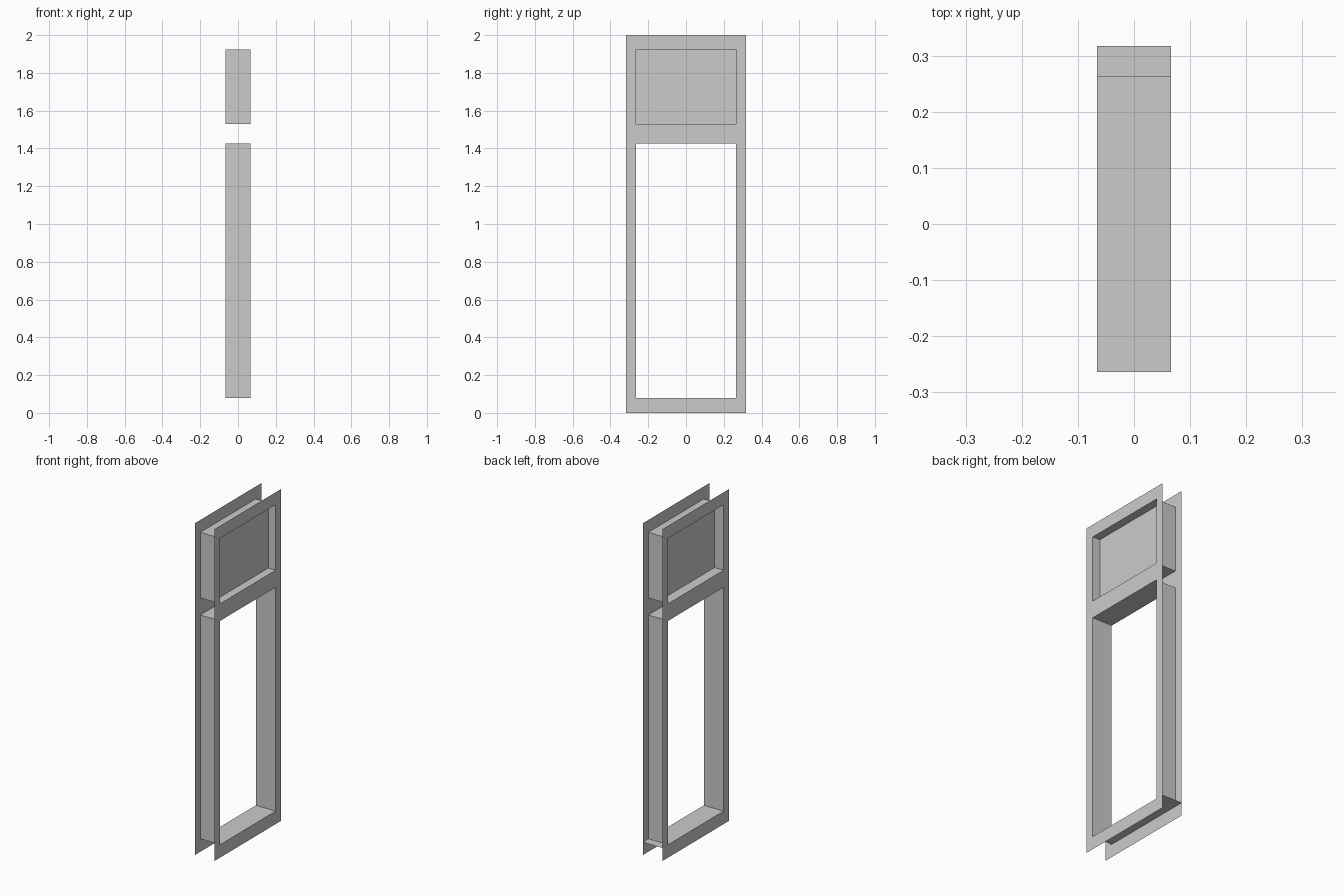
import bpy, bmesh

cube = bpy.data.objects.get("Cube")
if cube:
    bpy.data.objects.remove(cube)

# Single paint colour
paint = bpy.data.materials.new("grey_paint")
paint.use_nodes = True
colour = (0.6, 0.6, 0.6, 1)
paint.diffuse_color = colour
paint.node_tree.nodes["Principled BSDF"].inputs["Base Color"].default_value = colour

HALF_DEPTH = 0.066
HALF_WIDTH = 0.317
JAMB = 0.264
DOOR_Z = (0.078, 1.427)
TRANSOM_Z = (1.53, 1.925)


def finish(name, bm):
    bmesh.ops.remove_doubles(bm, verts=bm.verts, dist=0.0001)
    mesh = bpy.data.meshes.new(name)
    bm.to_mesh(mesh)
    bm.free()
    mesh.materials.append(paint)
    obj = bpy.data.objects.new(name, mesh)
    bpy.context.collection.objects.link(obj)
    return obj


def quad(bm, points):
    return bm.faces.new([bm.verts.new(p) for p in points])


def grid(bm, x, ys, zs, side, skip=()):
    """Flat grid facing side * x, returning its faces by column and row."""
    cells = {}
    for i, (y0, y1) in enumerate(zip(ys, ys[1:])):
        for j, (z0, z1) in enumerate(zip(zs, zs[1:])):
            if (i, j) not in skip:
                pts = [(x, y0, z0), (x, y1, z0), (x, y1, z1), (x, y0, z1)]
                cells[i, j] = quad(bm, pts[::side])
    return cells


def casing(name, side):
    """Thin face frame with the doorway and transom openings."""
    bm = bmesh.new()
    ys = (-HALF_WIDTH, -JAMB, JAMB, HALF_WIDTH)
    grid(bm, side * HALF_DEPTH, ys, (0, *DOOR_Z, *TRANSOM_Z, 2), side, {(1, 1), (1, 3)})
    bmesh.ops.remove_doubles(bm, verts=bm.verts, dist=0.0001)
    bmesh.ops.dissolve_limit(bm, angle_limit=0.01, verts=bm.verts, edges=bm.edges)
    finish(name, bm)


def lining(name, zs, sill_end):
    """Four boards joining the two casings round an opening."""
    bm = bmesh.new()
    z0, z1 = zs
    loop = [(-JAMB, z0), (JAMB, z0), (JAMB, z1), (-JAMB, z1)]
    for (ya, za), (yb, zb) in zip(loop, loop[1:] + loop[:1]):
        quad(bm, [(-HALF_DEPTH, ya, za), (HALF_DEPTH, ya, za),
                  (HALF_DEPTH, yb, zb), (-HALF_DEPTH, yb, zb)])
    if sill_end > JAMB:
        quad(bm, [(-HALF_DEPTH, JAMB, z0), (HALF_DEPTH, JAMB, z0),
                  (HALF_DEPTH, sill_end, z0), (-HALF_DEPTH, sill_end, z0)])
    finish(name, bm)


def window_face(name, x, side):
    """Sash face with four panes sunk behind sloped glazing bars."""
    bm = bmesh.new()
    ys = (-JAMB, -0.243, -0.01, 0.01, 0.24, JAMB)
    zs = (TRANSOM_Z[0], 1.563, 1.717, 1.733, 1.897, TRANSOM_Z[1])
    cells = grid(bm, x, ys, zs, side)
    panes = [cells[i, j] for i in (1, 3) for j in (1, 3)]
    bmesh.ops.inset_individual(bm, faces=panes, thickness=0.009, depth=-0.008)
    finish(name, bm)


casing("left_casing", 1)
casing("right_casing", -1)
lining("doorway_lining", DOOR_Z, HALF_WIDTH)
lining("transom_lining", TRANSOM_Z, JAMB)
window_face("transom_window_left", 0.017, 1)
window_face("transom_window_right", -0.005, -1)
